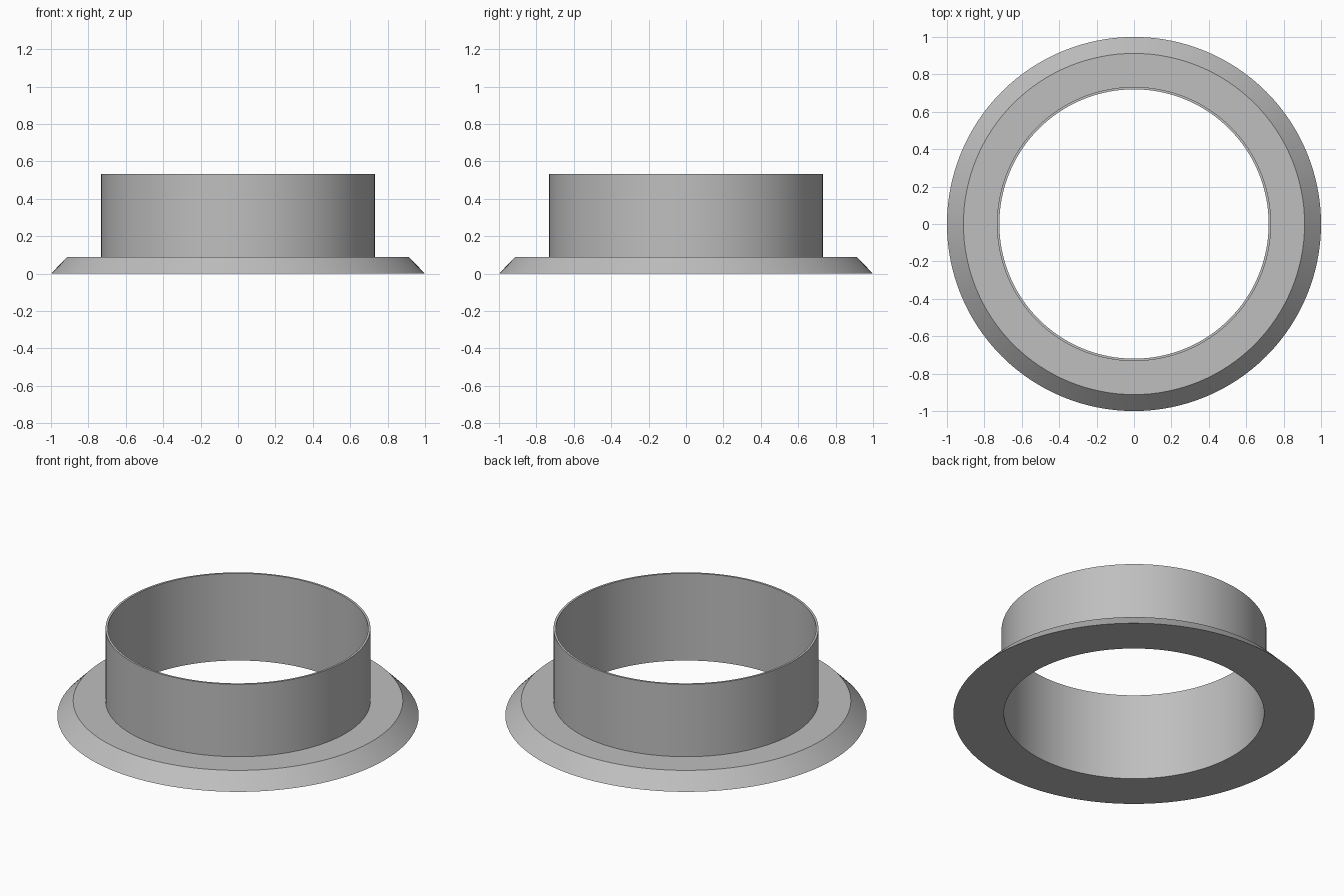
import bpy
import bmesh
import math

cube = bpy.data.objects.get("Cube")
if cube:
    bpy.data.objects.remove(cube, do_unlink=True)

SEGMENTS = 128

# Plain grey material
grey = bpy.data.materials.new("plain grey")
grey.use_nodes = True
colour = (0.52, 0.52, 0.52, 1)
grey.diffuse_color = colour
grey.node_tree.nodes["Principled BSDF"].inputs["Base Color"].default_value = colour


def lathe(name, profile):
    """Spin a closed (radius, height) profile around z."""
    bm = bmesh.new()
    verts = [bm.verts.new((r, 0, z)) for r, z in profile]
    edges = [bm.edges.new((a, b)) for a, b in zip(verts, verts[1:] + verts[:1])]
    bmesh.ops.spin(bm, geom=verts + edges, cent=(0, 0, 0), axis=(0, 0, 1),
                   angle=math.tau, steps=SEGMENTS)
    bmesh.ops.remove_doubles(bm, verts=bm.verts, dist=0.0001)
    bmesh.ops.recalc_face_normals(bm, faces=bm.faces)
    mesh = bpy.data.meshes.new(name)
    bm.to_mesh(mesh)
    bm.free()
    mesh.materials.append(grey)
    obj = bpy.data.objects.new(name, mesh)
    bpy.context.collection.objects.link(obj)
    bpy.ops.object.select_all(action="DESELECT")
    obj.select_set(True)
    bpy.context.view_layer.objects.active = obj
    bpy.ops.object.shade_smooth_by_angle(angle=math.radians(30))
    return obj


# Bevelled flange and thin collar turned as one continuous solid
bore, collar, flange_top, flange_base = 0.72, 0.733, 0.912, 1.0
flange_height, total_height = 0.09, 0.532
lathe("flanged_collar", [
    (bore, 0), (flange_base, 0), (flange_top, flange_height),
    (collar, flange_height), (collar, total_height), (bore, total_height),
])
